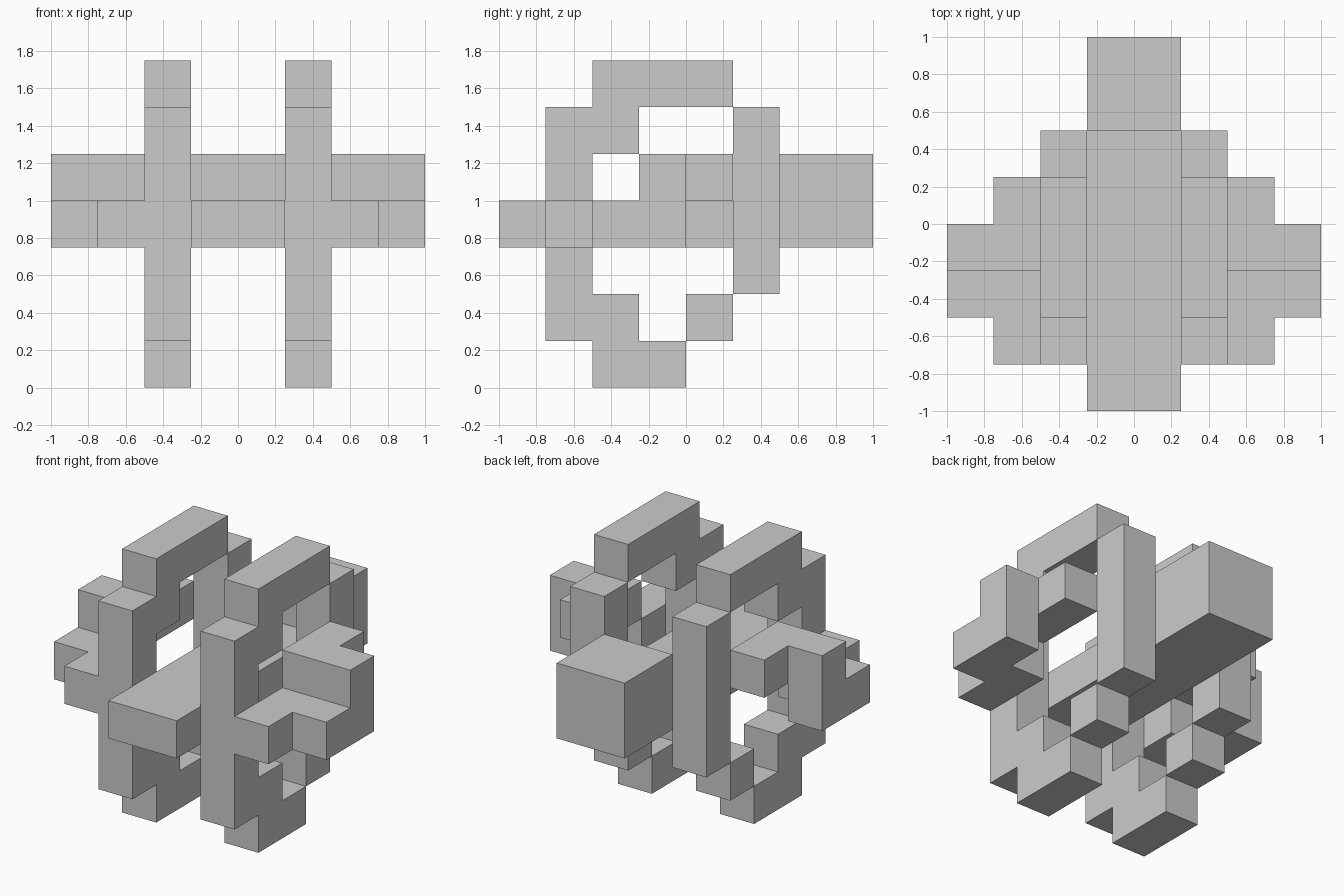
import bpy, bmesh
from itertools import product
from mathutils import Vector

if "Cube" in bpy.data.objects:
    bpy.data.objects.remove(bpy.data.objects["Cube"])

U = 0.25  # block size; boxes below are (x0, x1, y0, y1, z0, z1) in blocks


def cells(boxes):
    out = set()
    for x0, x1, y0, y1, z0, z1 in boxes:
        out |= set(product(range(x0, x1), range(y0, y1), range(z0, z1)))
    return out


def mirror(part):
    return {(-1 - x, y, z) for x, y, z in part}


# Upright ring: stepped loop in the side plane
ring = cells([
    (1, 2, -2, 1, 6, 7),    # top
    (1, 2, -3, -1, 5, 6),   # upper front step
    (1, 2, -3, -2, 1, 5),   # front post
    (1, 2, -2, -1, 1, 2),   # lower front step
    (1, 2, -2, 0, 0, 1),    # base
    (1, 2, 0, 1, 1, 2),     # lower back step
    (1, 2, 1, 2, 2, 6),     # back post
])

# Side wing: low front steps, raised hook at the back
wing = cells([
    (2, 3, -3, -1, 3, 4),
    (3, 4, -2, 0, 3, 4),
    (2, 4, -1, 0, 4, 5),
    (2, 3, 0, 1, 4, 5),
])

# Centre beam with a taller rear end
beam = cells([(-1, 1, -4, 4, 3, 4), (-1, 1, 2, 4, 4, 5)])

parts = {
    "right_ring": ring, "left_ring": mirror(ring),
    "right_wing": wing, "left_wing": mirror(wing),
    "centre_beam": beam,
}
solid = set().union(*parts.values())


def build(name, part):
    """Skin the blocks of a part, leaving out faces hidden by neighbours."""
    bm = bmesh.new()
    verts = {}

    def vert(p):
        key = tuple(round(c) for c in p)
        if key not in verts:
            verts[key] = bm.verts.new(Vector(key) * U)
        return verts[key]

    for cell in sorted(part):
        for axis, side in product(range(3), (0, 1)):
            step = [0, 0, 0]
            step[axis] = 2 * side - 1
            if tuple(c + s for c, s in zip(cell, step)) in solid:
                continue
            corner = Vector(cell)
            corner[axis] += side
            a, b = Vector(), Vector()
            a[(axis + 1) % 3] = b[(axis + 2) % 3] = 1
            quad = [corner, corner + a, corner + a + b, corner + b]
            bm.faces.new([vert(p) for p in (quad if side else quad[::-1])])
    # Merge coplanar squares into clean flat faces
    bmesh.ops.dissolve_limit(bm, angle_limit=0.01, verts=bm.verts[:], edges=bm.edges[:])
    mesh = bpy.data.meshes.new(name)
    bm.to_mesh(mesh)
    bm.free()
    bpy.context.collection.objects.link(bpy.data.objects.new(name, mesh))


for name, part in parts.items():
    build(name, part)
